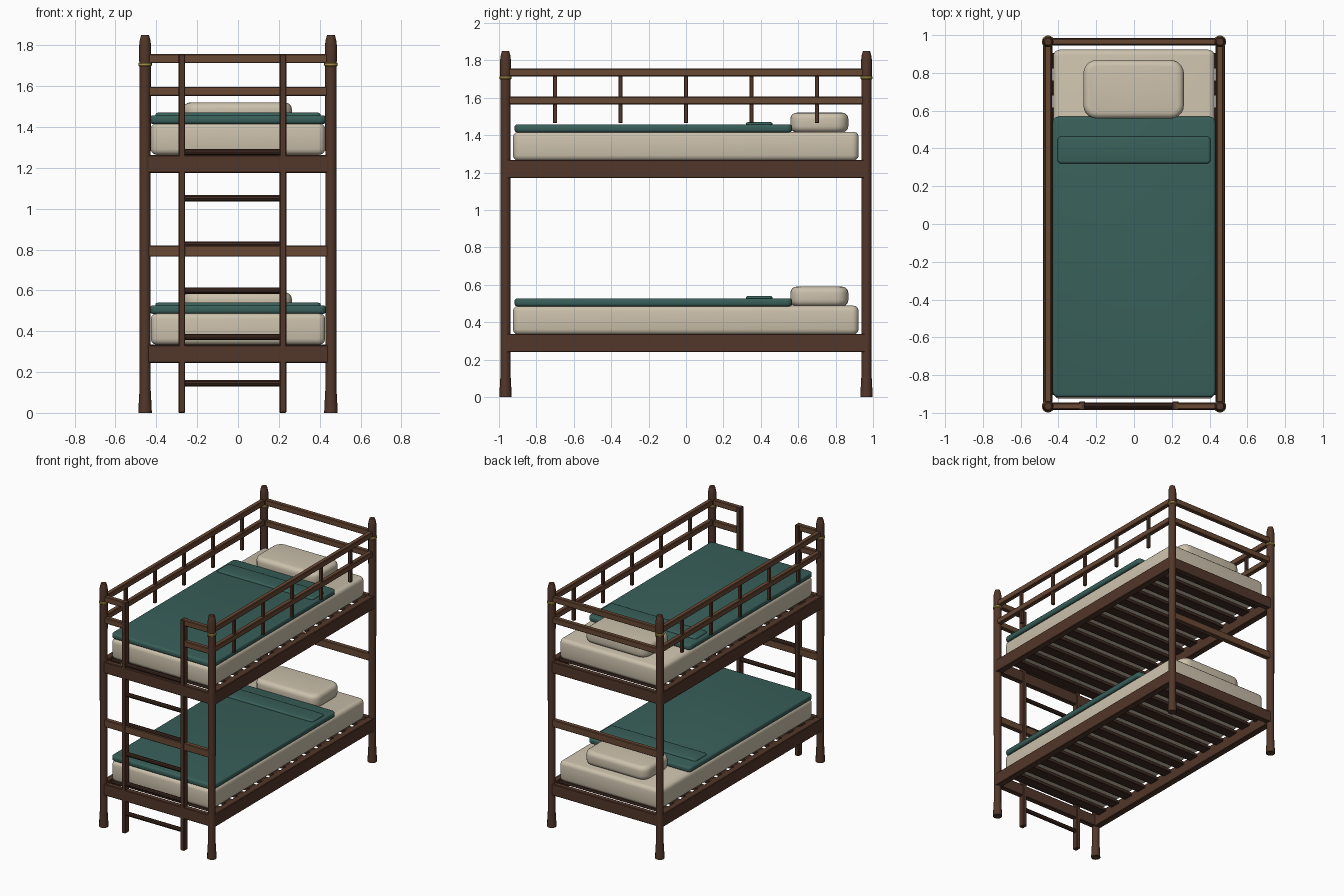
import bpy, bmesh, math

if "Cube" in bpy.data.objects:
    bpy.data.objects.remove(bpy.data.objects["Cube"])

def material(name, rgb):
    m = bpy.data.materials.new(name)
    m.diffuse_color = (*rgb, 1)
    m.use_nodes = True
    m.node_tree.nodes["Principled BSDF"].inputs["Base Color"].default_value = m.diffuse_color
    return m

WOOD = material("wood", (0.085, 0.038, 0.023))
LIGHT = material("light_wood", (0.14, 0.065, 0.034))
DARK = material("dark_wood", (0.05, 0.023, 0.015))
CREAM = material("cream_fabric", (0.60, 0.53, 0.41))
TEAL = material("teal_fabric", (0.04, 0.115, 0.10))
BRASS = material("brass", (0.42, 0.29, 0.07))

PX, PY = 0.455, 0.965   # post centres

def finish(bm, name, mat, smooth=True):
    me = bpy.data.meshes.new(name)
    bm.to_mesh(me)
    bm.free()
    ob = bpy.data.objects.new(name, me)
    bpy.context.collection.objects.link(ob)
    me.materials.append(mat)
    if smooth:
        bpy.ops.object.select_all(action='DESELECT')
        ob.select_set(True)
        bpy.context.view_layer.objects.active = ob
        bpy.ops.object.shade_smooth_by_angle(angle=math.radians(35))
    return ob

def box(name, x, y, z, mat, bevel=0.004, seg=1, corner=0):
    """Box from (min, max) ranges; corner rounds the plan outline first."""
    bm = bmesh.new()
    bmesh.ops.create_cube(bm, size=1)
    for v in bm.verts:
        v.co = [r[0] if c < 0 else r[1] for c, r in zip(v.co, (x, y, z))]
    if corner:
        up = [e for e in bm.edges if abs(e.verts[0].co.z - e.verts[1].co.z) > 1e-4]
        bmesh.ops.bevel(bm, geom=up, offset=corner, segments=5, profile=0.5, affect='EDGES')
        rim = [e for e in bm.edges if abs(e.verts[0].co.z - e.verts[1].co.z) < 1e-4]
    else:
        rim = bm.edges[:]
    bmesh.ops.bevel(bm, geom=rim, offset=bevel, segments=seg, profile=0.5, affect='EDGES')
    return finish(bm, name, mat, seg > 1)

def mid(c, w):
    return (c - w / 2, c + w / 2)

def lathe(name, x, y, profile, mat, n=12):
    bm = bmesh.new()
    rings = [[bm.verts.new((x + r * math.cos(2 * math.pi * i / n),
                            y + r * math.sin(2 * math.pi * i / n), z))
              for i in range(n)] for r, z in profile]
    for a, b in zip(rings, rings[1:]):
        for i in range(n):
            j = (i + 1) % n
            bm.faces.new((a[i], a[j], b[j], b[i]))
    bm.faces.new(rings[0][::-1])
    bm.faces.new(rings[-1])
    return finish(bm, name, mat)

# corner posts with flared feet, brass collars and finials
for sx in (-1, 1):
    for sy in (-1, 1):
        lathe("post", sx * PX, sy * PY,
              [(0.033, 0), (0.032, 0.03), (0.027, 0.12), (0.028, 1.71), (0.029, 1.73),
               (0.029, 1.80), (0.026, 1.825), (0.019, 1.85)], WOOD)
        lathe("brass_collar", sx * PX, sy * PY,
              [(0.029, 1.697), (0.033, 1.702), (0.033, 1.712), (0.029, 1.717)], BRASS, 16)

# two bunks: frame, slats and bedding
for level, z in (("lower", 0.0), ("upper", 0.93)):
    for s in (-1, 1):
        box(level + "_side_rail", mid(s * 0.456, 0.05), (-PY, PY), (0.24 + z, 0.338 + z), WOOD)
        box(level + "_end_rail", (-PX, PX), mid(s * PY, 0.04), (0.245 + z, 0.332 + z), WOOD)
    for i in range(13):
        y = -0.864 + i * 0.144
        box(level + "_slat", (-0.44, 0.44), mid(y, 0.08), (0.31 + z, 0.334 + z), DARK, 0.002)
    box(level + "_mattress", (-0.427, 0.427), (-0.925, 0.923), (0.334 + z, 0.488 + z),
        CREAM, 0.028, 3, 0.035)
    box(level + "_blanket", (-0.431, 0.431), (-0.917, 0.568), (0.485 + z, 0.527 + z),
        TEAL, 0.014, 3, 0.03)
    box(level + "_blanket_fold", (-0.405, 0.405), (0.32, 0.463), (0.51 + z, 0.54 + z),
        TEAL, 0.012, 3, 0.02)
    box(level + "_pillow", (-0.268, 0.264), (0.558, 0.868), (0.485 + z, 0.59 + z),
        CREAM, 0.033, 4, 0.07)

# side guards with balusters
for s in (-1, 1):
    for z in (1.735, 1.585):
        box("side_guard_rail", mid(s * PX, 0.034), (-PY, PY), mid(z, 0.042), LIGHT)
    for i in range(-2, 3):
        box("baluster", mid(s * PX, 0.022), mid(i * 0.35, 0.022), (1.465, 1.73), WOOD, 0.002)

# end guards (front one is open at the ladder) and middle stretchers
LX = (-0.275, 0.22)
for z in (1.735, 1.575):
    box("back_guard_rail", (-PX, PX), mid(PY, 0.034), mid(z, 0.044), LIGHT)
    box("front_guard_left", (-PX, LX[0]), mid(-PY, 0.034), mid(z, 0.044), LIGHT)
    box("front_guard_right", (LX[1], PX), mid(-PY, 0.034), mid(z, 0.044), LIGHT)
for s in (-1, 1):
    box("middle_stretcher", (-PX, PX), mid(s * PY, 0.036), (0.765, 0.82), LIGHT)

# ladder
for x in LX:
    box("ladder_stile", mid(x, 0.033), mid(-0.962, 0.046), (0, 1.757), WOOD)
for i in range(6):
    bm = bmesh.new()
    bmesh.ops.create_cone(bm, cap_ends=True, segments=10, radius1=0.016, radius2=0.016,
                          depth=LX[1] - LX[0])
    for v in bm.verts:
        v.co = (v.co.z + sum(LX) / 2, v.co.y - 0.962, 0.145 + i * 0.2265 - v.co.x)
    bmesh.ops.recalc_face_normals(bm, faces=bm.faces[:])
    finish(bm, "ladder_rung", DARK)
